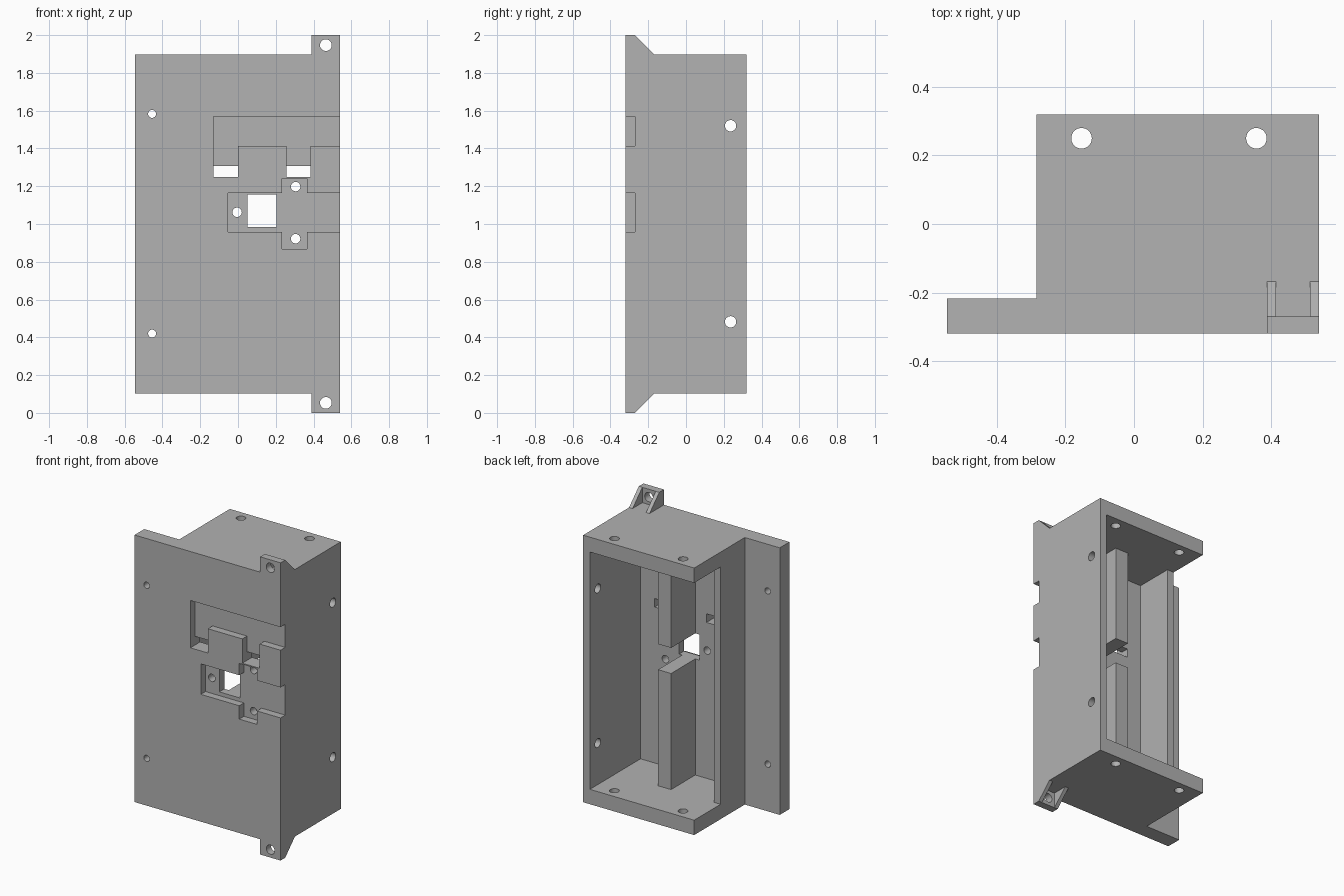
import bpy
import bmesh
import math

if "Cube" in bpy.data.objects:
    bpy.data.objects.remove(bpy.data.objects["Cube"], do_unlink=True)

grey = bpy.data.materials.new("plain grey")
grey.use_nodes = True
colour = (0.445, 0.445, 0.445, 1)
grey.diffuse_color = colour
grey.node_tree.nodes["Principled BSDF"].inputs["Base Color"].default_value = colour


def prism(name, outline, axis, lo, hi):
    """Extrude a closed 2D outline along one axis."""
    place = {"x": lambda a, b, t: (t, a, b),
             "y": lambda a, b, t: (a, t, b),
             "z": lambda a, b, t: (a, b, t)}[axis]
    bm = bmesh.new()
    base = bm.faces.new([bm.verts.new(place(a, b, lo)) for a, b in outline])
    top = bmesh.ops.extrude_face_region(bm, geom=[base])["geom"]
    moved = [g for g in top if isinstance(g, bmesh.types.BMVert)]
    bmesh.ops.translate(bm, verts=moved, vec=place(0, 0, hi - lo))
    bmesh.ops.recalc_face_normals(bm, faces=bm.faces)
    mesh = bpy.data.meshes.new(name)
    bm.to_mesh(mesh)
    bm.free()
    mesh.materials.append(grey)
    obj = bpy.data.objects.new(name, mesh)
    bpy.context.collection.objects.link(obj)
    return obj


def rect(a0, a1, b0, b1):
    return [(a0, b0), (a1, b0), (a1, b1), (a0, b1)]


def circle(a, b, r, n=32):
    return [(a + r * math.cos(math.tau * i / n), b + r * math.sin(math.tau * i / n))
            for i in range(n)]


def combine(target, other, operation="DIFFERENCE"):
    """Apply a boolean and discard the helper."""
    mod = target.modifiers.new(other.name, "BOOLEAN")
    mod.operation = operation
    mod.solver = "EXACT"
    mod.object = other
    bpy.context.view_layer.objects.active = target
    bpy.ops.object.modifier_apply(modifier=mod.name)
    bpy.data.objects.remove(other, do_unlink=True)


def cut(outline, axis, lo, hi):
    combine(body, prism("cutter", outline, axis, lo, hi))


# Box with a flange running along one side
left, right, front, back = -0.545, 0.54, -0.32, 0.32
bottom, top = 0.103, 1.897
floor, wall = -0.217, -0.285
body = prism("enclosure", [(left, front), (right, front), (right, back),
                           (wall, back), (wall, floor), (left, floor)],
             "z", bottom, top)

# Corner mounting tabs, mirrored top and bottom, with a pocket between gussets
for s in (1, -1):
    def m(z):
        return 1 + s * z
    combine(body, prism("tab", [(front, m(1)), (-0.27, m(1)), (-0.167, m(0.897)),
                                (-0.167, m(0.85)), (front, m(0.85))],
                        "x", 0.388, right), "UNION")
    cut(rect(-0.27, 0, *sorted((m(0.897), m(1.1)))), "x", 0.414, 0.514)
    cut(circle(0.465, m(0.947), 0.031), "y", -0.5, -0.2)

# Cavity open to the back and partly to the side, leaving a central rib
rib = 0.04
cut([(-0.4, rib), (-0.235, rib), (-0.235, floor), (0.083, floor), (0.083, rib),
     (0.18, rib), (0.18, floor), (0.49, floor), (0.49, 0.4), (-0.4, 0.4)],
    "z", 0.203, 1.797)

# Shallow wiring recesses in the front, running out through the side
recess = -0.27
cut([(-0.13, 1.25), (0, 1.25), (0, 1.413), (0.256, 1.413), (0.256, 1.25),
     (0.385, 1.25), (0.385, 1.413), (0.6, 1.413), (0.6, 1.568), (-0.13, 1.568)],
    "y", -0.4, recess)
cut([(-0.052, 0.958), (0.233, 0.958), (0.233, 0.868), (0.365, 0.868),
     (0.365, 0.958), (0.6, 0.958), (0.6, 1.163), (0.365, 1.163),
     (0.365, 1.242), (0.233, 1.242), (0.233, 1.163), (-0.052, 1.163)],
    "y", -0.4, recess)

# Slots and window through the front, the window also splitting the rib
for x0, x1 in ((-0.13, 0), (0.256, 0.385)):
    cut(rect(x0, x1, 1.25, 1.308), "y", -0.4, -0.15)
cut(rect(0.05, 0.204, 0.983, 1.155), "y", -0.4, 0.1)

# Screw holes in the front and the flange
for x, z, r in ((-0.005, 1.062, 0.025), (0.305, 1.198, 0.025), (0.305, 0.922, 0.025),
                (-0.455, 1.583, 0.021), (-0.455, 0.42, 0.021)):
    cut(circle(x, z, r), "y", -0.4, -0.15)

# Screw holes in the end slabs and the side wall
for x in (-0.153, 0.357):
    cut(circle(x, 0.25, 0.03), "z", -0.2, 2.2)
for z in (0.482, 1.52):
    cut(circle(0.236, z, 0.03), "x", 0.4, 0.7)

# Crisp edges with smooth hole walls
bpy.ops.object.select_all(action="DESELECT")
body.select_set(True)
bpy.context.view_layer.objects.active = body
bpy.ops.object.shade_smooth_by_angle(angle=math.radians(30))
